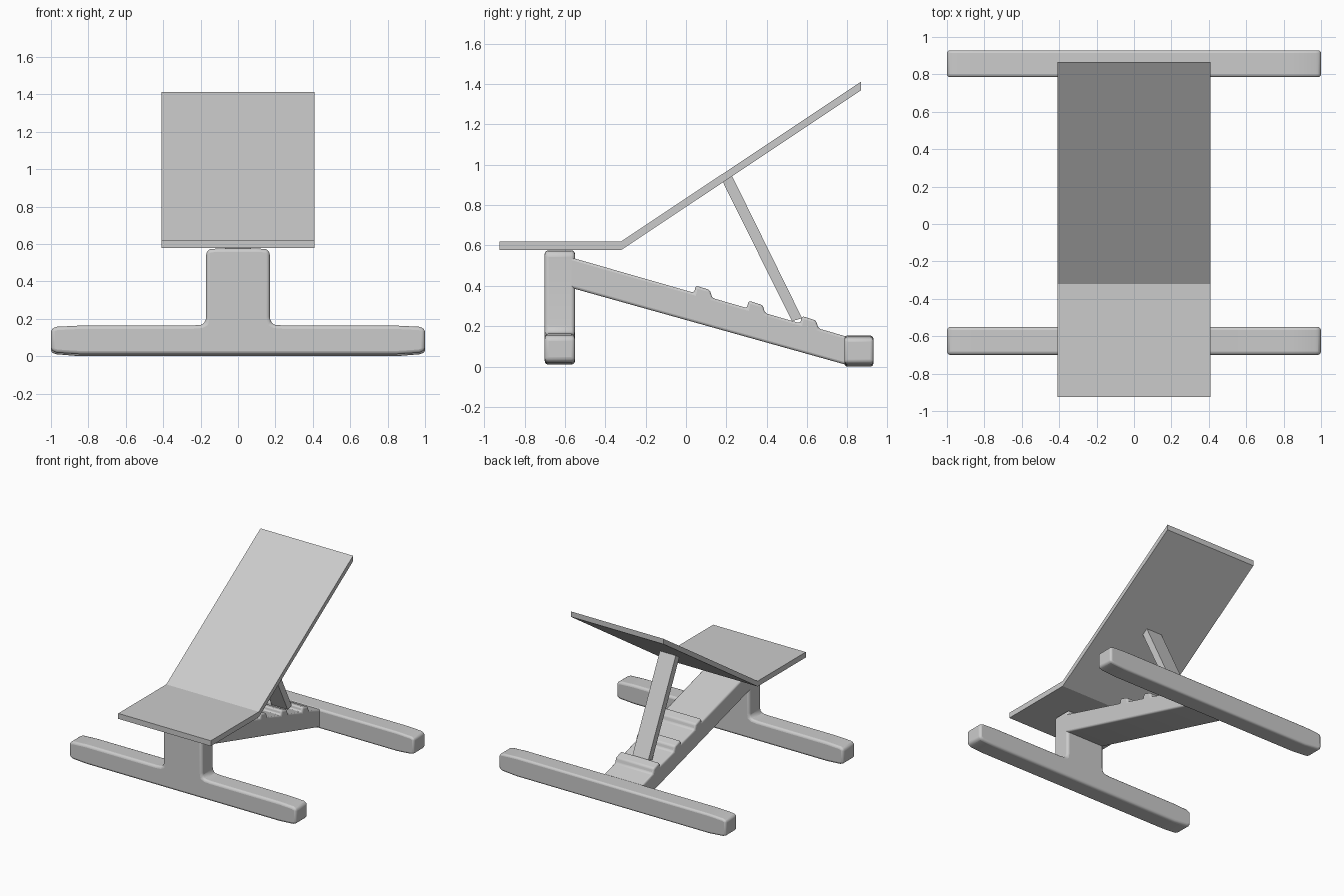
import bpy, bmesh, math

if "Cube" in bpy.data.objects:
    bpy.data.objects.remove(bpy.data.objects["Cube"])


def prism(name, pts, plane, lo, hi, bevel=0.0):
    """Extrude a 2D profile: plane 'YZ' runs along x, plane 'XZ' runs along y."""
    def place(p, d):
        return (d, p[0], p[1]) if plane == 'YZ' else (p[0], d, p[1])
    bm = bmesh.new()
    a = [bm.verts.new(place(p, lo)) for p in pts]
    b = [bm.verts.new(place(p, hi)) for p in pts]
    bm.faces.new(a)
    bm.faces.new(b[::-1])
    n = len(pts)
    for i in range(n):
        j = (i + 1) % n
        bm.faces.new((a[j], a[i], b[i], b[j]))
    bmesh.ops.recalc_face_normals(bm, faces=bm.faces)
    me = bpy.data.meshes.new(name)
    bm.to_mesh(me)
    bm.free()
    ob = bpy.data.objects.new(name, me)
    bpy.context.collection.objects.link(ob)
    if bevel:
        mod = ob.modifiers.new("soft_edges", 'BEVEL')
        mod.width = bevel
        mod.segments = 3
        mod.limit_method = 'ANGLE'
        mod.angle_limit = math.radians(40)
        bpy.ops.object.select_all(action='DESELECT')
        ob.select_set(True)
        bpy.context.view_layer.objects.active = ob
        bpy.ops.object.shade_smooth_by_angle(angle=math.radians(40))
    return ob


def mirrored(half):
    """Close a right-hand half outline (bottom to top) symmetrically about x = 0."""
    return half + [(-x, z) for x, z in reversed(half)]


# Front foot and post as one inverted T with a small fillet
front_half = [(0.85, 0.01), (0.97, 0.018), (1.0, 0.03), (1.0, 0.145), (0.97, 0.157),
              (0.85, 0.163), (0.24, 0.164), (0.195, 0.168), (0.176, 0.178),
              (0.17, 0.21), (0.17, 0.56), (0.15, 0.572), (0.10, 0.576)]
prism("front_foot_and_post", mirrored(front_half), 'XZ', -0.70, -0.55, 0.018)

# Rear foot
rear_half = [(0.85, 0.0), (0.97, 0.01), (1.0, 0.02), (1.0, 0.138),
             (0.97, 0.148), (0.85, 0.154)]
prism("rear_foot", mirrored(rear_half), 'XZ', 0.785, 0.928, 0.015)


# Sloping beam with three support teeth
def beam_top(y):
    return 0.535 - (y + 0.55) * 0.287


beam = [(0.84, 0.01), (0.79, 0.01), (-0.55, 0.385), (-0.62, 0.405), (-0.62, beam_top(-0.62))]
for y in (0.04, 0.302, 0.566):
    beam += [(y, beam_top(y)), (y + 0.008, beam_top(y) + 0.036),
             (y + 0.078, beam_top(y) + 0.014), (y + 0.09, beam_top(y + 0.09))]
beam += [(0.79, beam_top(0.79)), (0.84, beam_top(0.84))]
prism("sloping_toothed_beam", beam, 'YZ', -0.17, 0.17, 0.012)

# Prop holding up the backrest
prism("backrest_prop", [(0.18, 0.92), (0.525, 0.225), (0.575, 0.24), (0.228, 0.945)],
      'YZ', -0.07, 0.07)

# Seat and reclined backrest boards
for name, pts in (
    ("seat", [(-0.925, 0.578), (-0.32, 0.578), (-0.32, 0.621), (-0.925, 0.621)]),
    ("backrest", [(-0.32, 0.578), (0.866, 1.368), (0.866, 1.411), (-0.32, 0.621)]),
):
    prism(name, pts, 'YZ', -0.408, 0.408)
